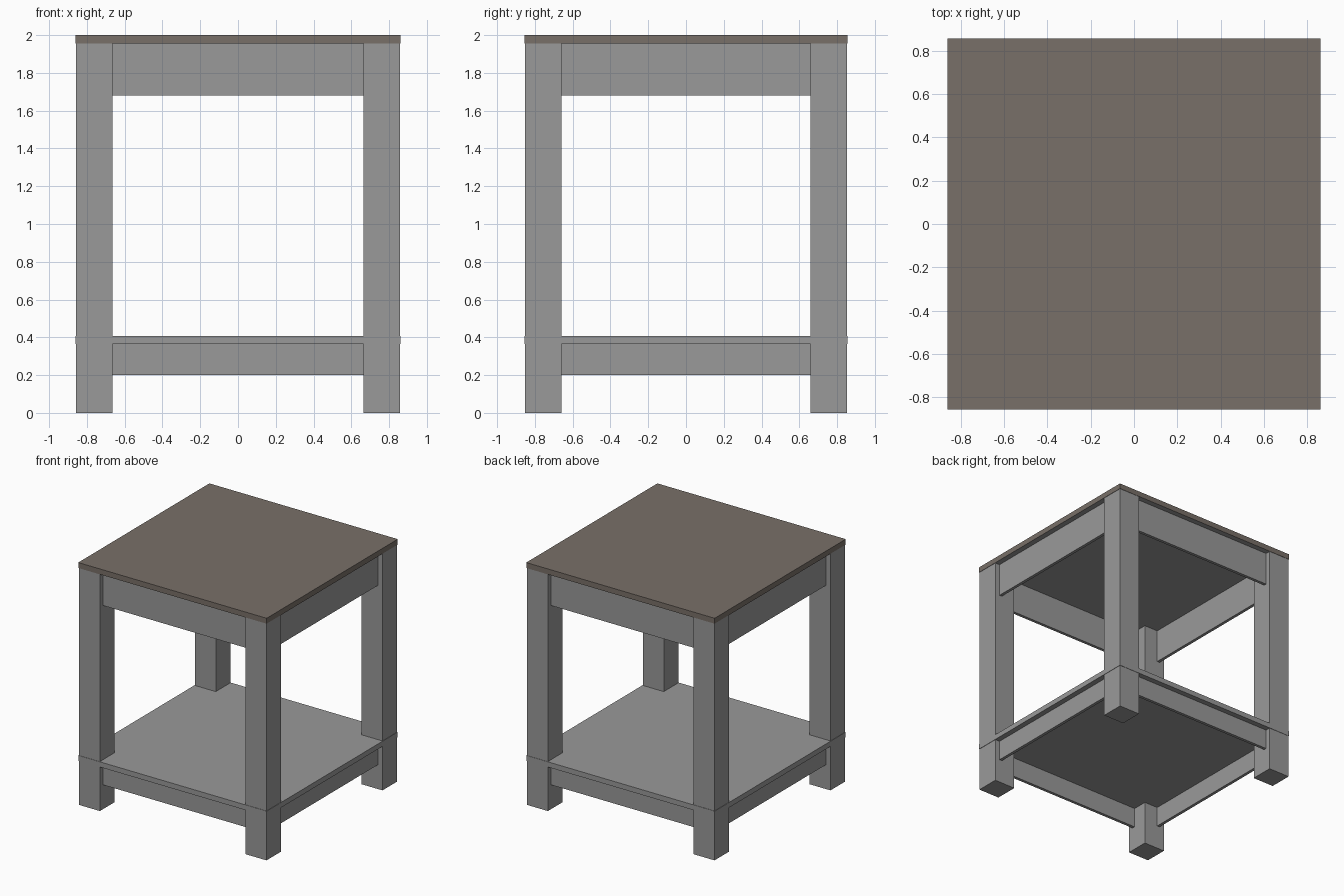
import bpy
import bmesh
from mathutils import Vector

old = bpy.data.objects.get("Cube")
if old:
    bpy.data.objects.remove(old, do_unlink=True)


def material(name, rgb):
    m = bpy.data.materials.new(name)
    m.use_nodes = True
    color = (*rgb, 1)
    m.diffuse_color = color
    m.node_tree.nodes["Principled BSDF"].inputs["Base Color"].default_value = color
    return m


grey = material("painted grey", (0.32, 0.32, 0.32))
brown = material("weathered brown", (0.19, 0.16, 0.138))


def box(name, low, high, mats):
    """Axis-aligned box; a second material goes on the underside."""
    low, high = Vector(low), Vector(high)
    bm = bmesh.new()
    bmesh.ops.create_cube(bm, size=1)
    for v in bm.verts:
        v.co = (low + high) / 2 + v.co * (high - low)
    bm.normal_update()
    for f in bm.faces:
        f.material_index = int(len(mats) > 1 and f.normal.z < -0.5)
    mesh = bpy.data.meshes.new(name)
    bm.to_mesh(mesh)
    bm.free()
    for m in mats:
        mesh.materials.append(m)
    obj = bpy.data.objects.new(name, mesh)
    bpy.context.collection.objects.link(obj)
    return obj


HX, HY = 0.86, 0.855          # half width and half depth
LEG = 0.195                   # leg thickness
RECESS, THICK = 0.045, 0.025  # rail setback and thickness
TOP_Z = 1.955

# Tabletop of three flush planks
plank = 2 * HY / 3
for i, name in enumerate(("front", "middle", "back")):
    y = -HY + i * plank
    box(f"top_plank_{name}", (-HX, y, TOP_Z), (HX, y + plank, 2), (brown, grey))

# Lower shelf
box("shelf", (-HX, -HY, 0.365), (HX, HY, 0.408), (grey,))

# Legs, a hair inside the shelf edge
ex, ey = HX - 0.003, HY - 0.003
for sx, side in ((1, "left"), (-1, "right")):
    for sy, end in ((-1, "front"), (1, "back")):
        xs = sorted((sx * ex, sx * (HX - LEG)))
        ys = sorted((sy * ey, sy * (HY - LEG)))
        box(f"leg_{end}_{side}", (xs[0], ys[0], 0), (xs[1], ys[1], TOP_Z), (grey,))

# Recessed aprons under the top and rails under the shelf
for part, z0, z1 in (("apron", 1.68, TOP_Z), ("shelf_rail", 0.2, 0.365)):
    for s, end, side in ((-1, "front", "right"), (1, "back", "left")):
        ys = sorted((s * (HY - RECESS), s * (HY - RECESS - THICK)))
        w = HX - LEG
        box(f"{part}_{end}", (-w, ys[0], z0), (w, ys[1], z1), (grey,))
        xs = sorted((s * (HX - RECESS), s * (HX - RECESS - THICK)))
        d = HY - LEG
        box(f"{part}_{side}", (xs[0], -d, z0), (xs[1], d, z1), (grey,))
